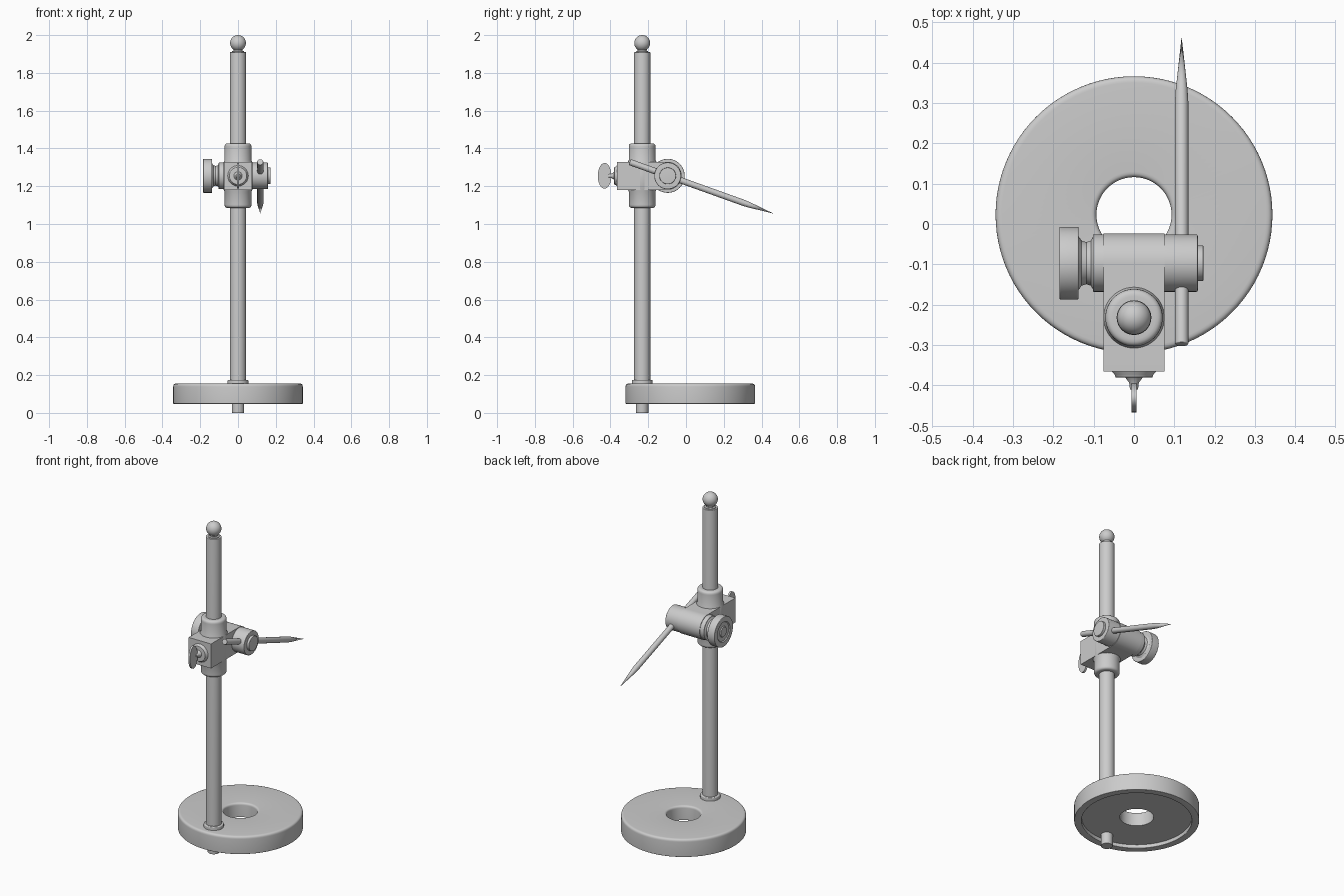
import bpy, bmesh, math
from mathutils import Vector, Matrix

if "Cube" in bpy.data.objects:
    bpy.data.objects.remove(bpy.data.objects["Cube"])

POST_Y = -0.232      # post axis
CLAMP_Z = 1.255      # height of the clamp axis
BARREL_Y = -0.097    # cross barrel axis


def finish(name, bm, matrix=Matrix()):
    bmesh.ops.remove_doubles(bm, verts=bm.verts, dist=1e-5)
    bmesh.ops.recalc_face_normals(bm, faces=bm.faces)
    mesh = bpy.data.meshes.new(name)
    bm.to_mesh(mesh)
    bm.free()
    ob = bpy.data.objects.new(name, mesh)
    ob.matrix_world = matrix
    bpy.context.collection.objects.link(ob)
    bpy.ops.object.select_all(action='DESELECT')
    ob.select_set(True)
    bpy.context.view_layer.objects.active = ob
    bpy.ops.object.shade_smooth_by_angle(angle=math.radians(35))
    return ob


def rounded(profile, closed):
    """Profile points are (r, h) or (r, h, fillet); fillets become curves."""
    out, n = [], len(profile)
    for i, p in enumerate(profile):
        c = Vector(p[:2])
        if len(p) < 3 or (not closed and i in (0, n - 1)):
            out.append(c)
            continue
        a = c + (Vector(profile[i - 1][:2]) - c).normalized() * p[2]
        b = c + (Vector(profile[(i + 1) % n][:2]) - c).normalized() * p[2]
        for k in range(6):
            t = k / 5
            out.append(a * (1 - t) ** 2 + c * 2 * t * (1 - t) + b * t * t)
    return out


def lathe(name, profile, origin, axis=(0, 0, 1), closed=False, sides=48):
    pts = rounded(profile, closed)
    bm = bmesh.new()
    vs = [bm.verts.new((p.x, 0, p.y)) for p in pts]
    pairs = list(zip(vs, vs[1:])) + ([(vs[-1], vs[0])] if closed else [])
    edges = [bm.edges.new(pr) for pr in pairs]
    bmesh.ops.spin(bm, geom=vs + edges, cent=(0, 0, 0), axis=(0, 0, 1),
                   angle=2 * math.pi, steps=sides)
    rot = Vector(axis).to_track_quat('Z', 'Y').to_matrix().to_4x4()
    return finish(name, bm, Matrix.Translation(origin) @ rot)


def slab(name, outline, half_width, bevel=0.0):
    """Extrude a (y, z) outline symmetrically along x."""
    bm = bmesh.new()
    face = bm.faces.new([bm.verts.new((-half_width, y, z)) for y, z in outline])
    ext = bmesh.ops.extrude_face_region(bm, geom=[face])
    moved = [g for g in ext['geom'] if isinstance(g, bmesh.types.BMVert)]
    bmesh.ops.translate(bm, verts=moved, vec=(2 * half_width, 0, 0))
    return finish(name, bm)


# Heavy ring base with rounded rim and a recessed underside
lathe("base", [(0.093, 0.07), (0.093, 0.155, 0.014), (0.343, 0.155, 0.016),
               (0.343, 0.048, 0.004), (0.302, 0.048, 0.004), (0.302, 0.07)],
      (0, 0.023, 0), closed=True, sides=96)

# Post with threaded stub, foot flange and ball finial
lathe("post", [(0, 0), (0.033, 0, 0.002), (0.033, 0.1), (0.043, 0.1),
               (0.043, 1.91, 0.004), (0, 1.91)], (0, POST_Y, 0))
lathe("post_flange", [(0, 0.15), (0.055, 0.15), (0.055, 0.175, 0.006),
                      (0.043, 0.175), (0, 0.175)], (0, POST_Y, 0))
R = 0.042
ball = [(R * math.sin(t), 1.958 + R * math.cos(t))
        for t in [math.pi * k / 24 for k in range(20)]]
lathe("finial", [(0, 2.0)] + ball[1:] +
      [(0.024, 1.917), (0.032, 1.914), (0.032, 1.905), (0, 1.905)], (0, POST_Y, 0))

# Clamp collar around the post
lathe("clamp_collar", [(0.043, -0.17), (0.071, -0.17, 0.018), (0.071, -0.083),
                       (0.076, -0.073), (0.076, 0.073), (0.071, 0.083),
                       (0.071, 0.172, 0.018), (0.043, 0.172)],
      (0, POST_Y, CLAMP_Z))

# Clamp block with a rounded back end
arc = [(BARREL_Y + 0.074 * math.cos(a), CLAMP_Z + 0.074 * math.sin(a))
       for a in [math.radians(-90 + 7.5 * k) for k in range(25)]]
slab("clamp_block", arc + [(-0.365, CLAMP_Z + 0.074), (-0.365, CLAMP_Z - 0.074)], 0.075)

# Cross barrel, end cap and tightening knob along x
barrel = (0, BARREL_Y, CLAMP_Z)
lathe("cross_barrel", [(0, -0.102), (0.071, -0.102, 0.003), (0.071, 0.158, 0.004),
                       (0.044, 0.158), (0.044, 0.172, 0.003), (0, 0.172)],
      barrel, (1, 0, 0))
lathe("clamp_knob", [(0, -0.185), (0.028, -0.185), (0.032, -0.180), (0.055, -0.180),
                     (0.060, -0.185), (0.09, -0.185, 0.004), (0.09, -0.137, 0.004),
                     (0.066, -0.137), (0.056, -0.130), (0.052, -0.118),
                     (0.056, -0.107), (0.068, -0.100), (0, -0.100)],
      barrel, (1, 0, 0))

# Pointed needle through the barrel
tail, tip = Vector((0.118, -0.298, 1.328)), Vector((0.118, 0.464, 1.055))
L = (tip - tail).length
lathe("needle", [(0, 0), (0.0165, 0, 0.003), (0.0165, L * 0.79),
                 (0.0145, L * 0.83), (0, L)], tail, tip - tail, sides=24)

# Wing screw on the front of the block
lathe("screw_boss", [(0, -0.005), (0.056, -0.005), (0.054, 0.002), (0.048, 0.008),
                     (0.046, 0.015, 0.002), (0.022, 0.015), (0.012, 0.028),
                     (0.010, 0.045), (0, 0.045)],
      (0, -0.365, CLAMP_Z), (0, -1, 0))
slab("screw_wing", [(-0.431 + 0.036 * math.cos(a), CLAMP_Z + 0.068 * math.sin(a))
                    for a in [math.tau * k / 40 for k in range(40)]], 0.006)
